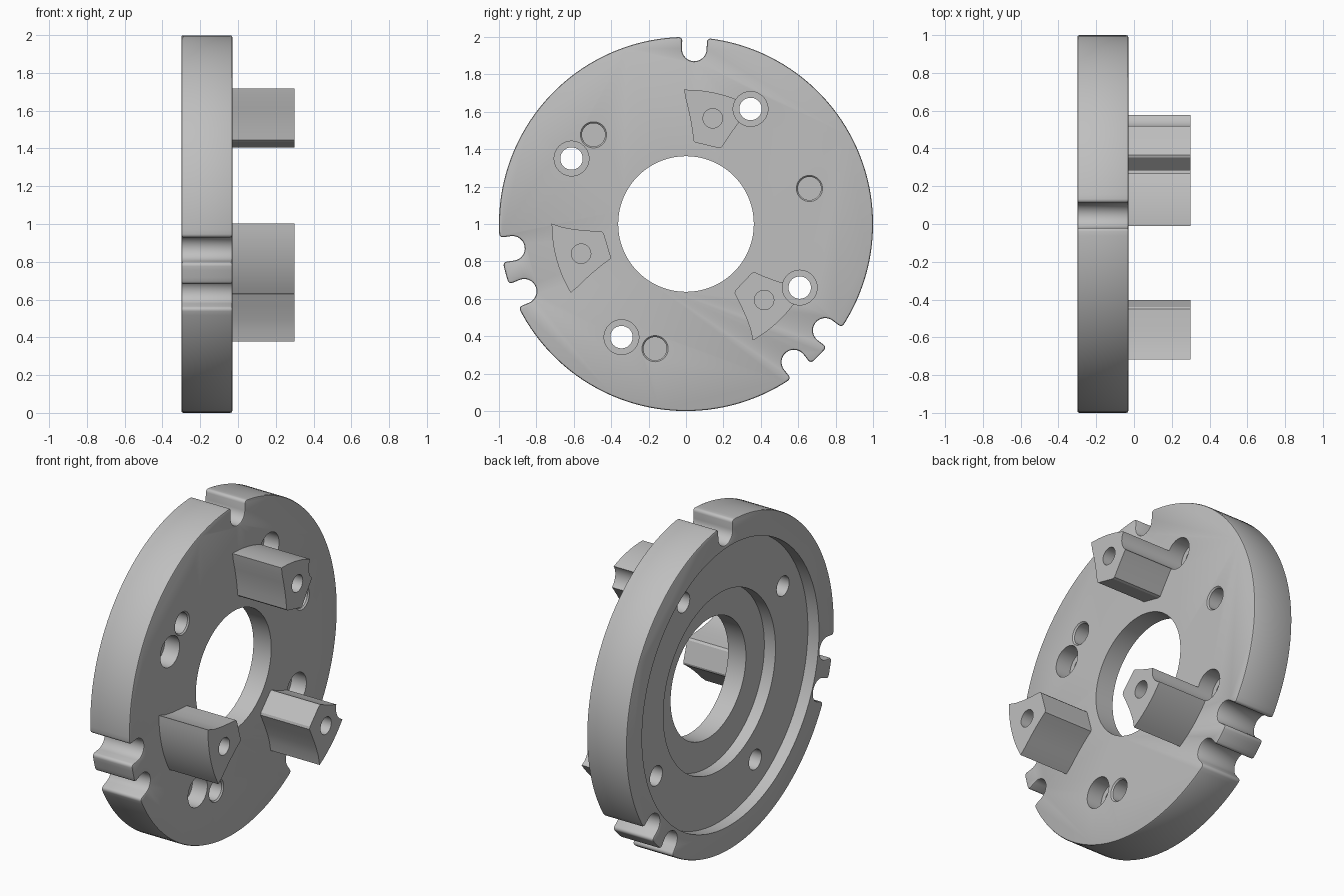
import bpy, bmesh
from math import sin, cos, pi, radians, asin, hypot, atan2
from mathutils import Vector, Matrix

cube = bpy.data.objects.get("Cube")
if cube:
    bpy.data.objects.remove(cube, do_unlink=True)

CENTRE = 1.0                      # height of the plate axis
BACK, FACE, TIP = -0.30, -0.03, 0.30

steel = bpy.data.materials.new("steel grey")
steel.use_nodes = True
GREY = (0.52, 0.52, 0.52, 1)
steel.diffuse_color = GREY
steel.node_tree.nodes["Principled BSDF"].inputs["Base Color"].default_value = GREY


def finish(bm, name):
    bmesh.ops.recalc_face_normals(bm, faces=bm.faces[:])
    mesh = bpy.data.meshes.new(name)
    bm.to_mesh(mesh)
    bm.free()
    mesh.materials.append(steel)
    obj = bpy.data.objects.new(name, mesh)
    bpy.context.collection.objects.link(obj)
    return obj


def prism(outline, x0, x1):
    """Extrude a (y, z) outline, measured from the plate axis, along x."""
    bm = bmesh.new()
    ends = [[bm.verts.new((x, y, z + CENTRE)) for y, z in outline] for x in (x0, x1)]
    bm.faces.new(ends[0])
    bm.faces.new(ends[1])
    n = len(outline)
    for i in range(n):
        j = (i + 1) % n
        bm.faces.new((ends[0][i], ends[0][j], ends[1][j], ends[1][i]))
    bmesh.ops.recalc_face_normals(bm, faces=bm.faces[:])
    return bm


def turned(name, profile, y=0, z=0, n=48):
    """Turn an (x, radius) profile about an axis parallel to x."""
    bm = bmesh.new()
    rings = [[bm.verts.new((x, y + r * cos(2 * pi * i / n), CENTRE + z + r * sin(2 * pi * i / n)))
              for i in range(n)] for x, r in profile]
    for a, b in zip(rings, rings[1:]):
        for i in range(n):
            j = (i + 1) % n
            bm.faces.new((a[i], a[j], b[j], b[i]))
    bm.faces.new(rings[0])
    bm.faces.new(rings[-1])
    obj = finish(bm, name)
    obj.hide_render = True
    return obj


def cut(obj, cutters):
    bpy.context.view_layer.objects.active = obj
    for c in cutters:
        mod = obj.modifiers.new("cut", 'BOOLEAN')
        mod.operation = 'DIFFERENCE'
        mod.solver = 'EXACT'
        mod.object = c
        bpy.ops.object.modifier_apply(modifier=mod.name)


def smooth(obj):
    bpy.ops.object.select_all(action='DESELECT')
    obj.select_set(True)
    bpy.context.view_layer.objects.active = obj
    bpy.ops.object.shade_smooth_by_angle(angle=radians(28))


def spin(p, degrees):
    a = radians(degrees)
    return (p[0] * cos(a) - p[1] * sin(a), p[0] * sin(a) + p[1] * cos(a))


# Plate outline: a circle interrupted by round-bottomed notches
NOTCHES = [87.3, 188, 202.6, 308, 322.6]
SLOT, DEPTH = 0.066, 0.937
half = asin(SLOT)
outline = []
for k, angle in enumerate(NOTCHES):
    outline.append(spin((cos(half), -SLOT), angle))
    for i in range(17):
        t = pi * i / 16
        outline.append(spin((DEPTH - SLOT * sin(t), -SLOT * cos(t)), angle))
    outline.append(spin((cos(half), SLOT), angle))
    start = radians(angle) + half
    end = radians(NOTCHES[(k + 1) % 5] + (360 if k == 4 else 0)) - half
    steps = max(2, round((end - start) / radians(2.5)))
    for i in range(1, steps):
        t = start + (end - start) * i / steps
        outline.append((cos(t), sin(t)))

bm = prism(outline, BACK, FACE)
corners = [e for e in bm.edges if abs(e.verts[0].co.x - e.verts[1].co.x) > 0.1
           and e.calc_face_angle() > radians(50)]
bmesh.ops.bevel(bm, geom=corners, offset=0.02, segments=4, profile=0.5, affect='EDGES')
rims = [e for e in bm.edges if abs(e.verts[0].co.x - e.verts[1].co.x) < 1e-5]
bmesh.ops.bevel(bm, geom=rims, offset=0.01, segments=2, profile=0.5, affect='EDGES')
plate = finish(bm, "mounting_plate")

# Central bore with two stepped recesses behind
STEP1, STEP2 = -0.225, -0.15
bore = turned("bore_cutter", [(-0.5, 0.852), (STEP1, 0.852), (STEP1, 0.54), (STEP2, 0.54),
                              (STEP2, 0.3625), (0.2, 0.3625)], n=128)

# Counterbored screw holes, whose clearance also bites into the posts
screws = [turned("screw_cutter", [(-0.4, 0.06), (-0.13, 0.06), (-0.13, 0.093), (0.5, 0.093)], y, z)
          for y, z in [(0.345, 0.615), (-0.612, 0.35), (-0.345, -0.605), (0.608, -0.34)]]

# Blind holes with a small chamfer
pins = [turned("pin_cutter", [(-0.15, 0.062), (-0.038, 0.062), (FACE, 0.07), (0.1, 0.07)],
               *spin((0.66, 0.19), a)) for a in (0, 120, 240)]
cut(plate, [bore] + screws + pins)
smooth(plate)

# Three posts, repeated every third of a turn
R = 0.718
a0, a1 = atan2(0.62, 0.36), atan2(0.72, -0.01)
post_outline = [(R * cos(a0 + (a1 - a0) * i / 12), R * sin(a0 + (a1 - a0) * i / 12))
                for i in range(13)]
post_outline += [(-0.002, 0.67), (0.012, 0.615), (0.024, 0.56), (0.034, 0.50), (0.04, 0.445),
                 (0.05, 0.436), (0.175, 0.406), (0.19, 0.41),
                 (0.235, 0.477), (0.275, 0.533), (0.315, 0.58)]
post_cutters = []
for name, angle in (("upper_post", 0), ("front_post", 120), ("rear_post", 240)):
    post = finish(prism([spin(p, angle) for p in post_outline], FACE - 0.005, TIP), name)
    tapped = turned("tapped_cutter", [(0.05, 0.052), (0.5, 0.052)], *spin((0.143, 0.565), angle), n=32)
    post_cutters.append(tapped)
    cut(post, [tapped] + screws)
    smooth(post)

for c in [bore] + screws + pins + post_cutters:
    bpy.data.objects.remove(c, do_unlink=True)
